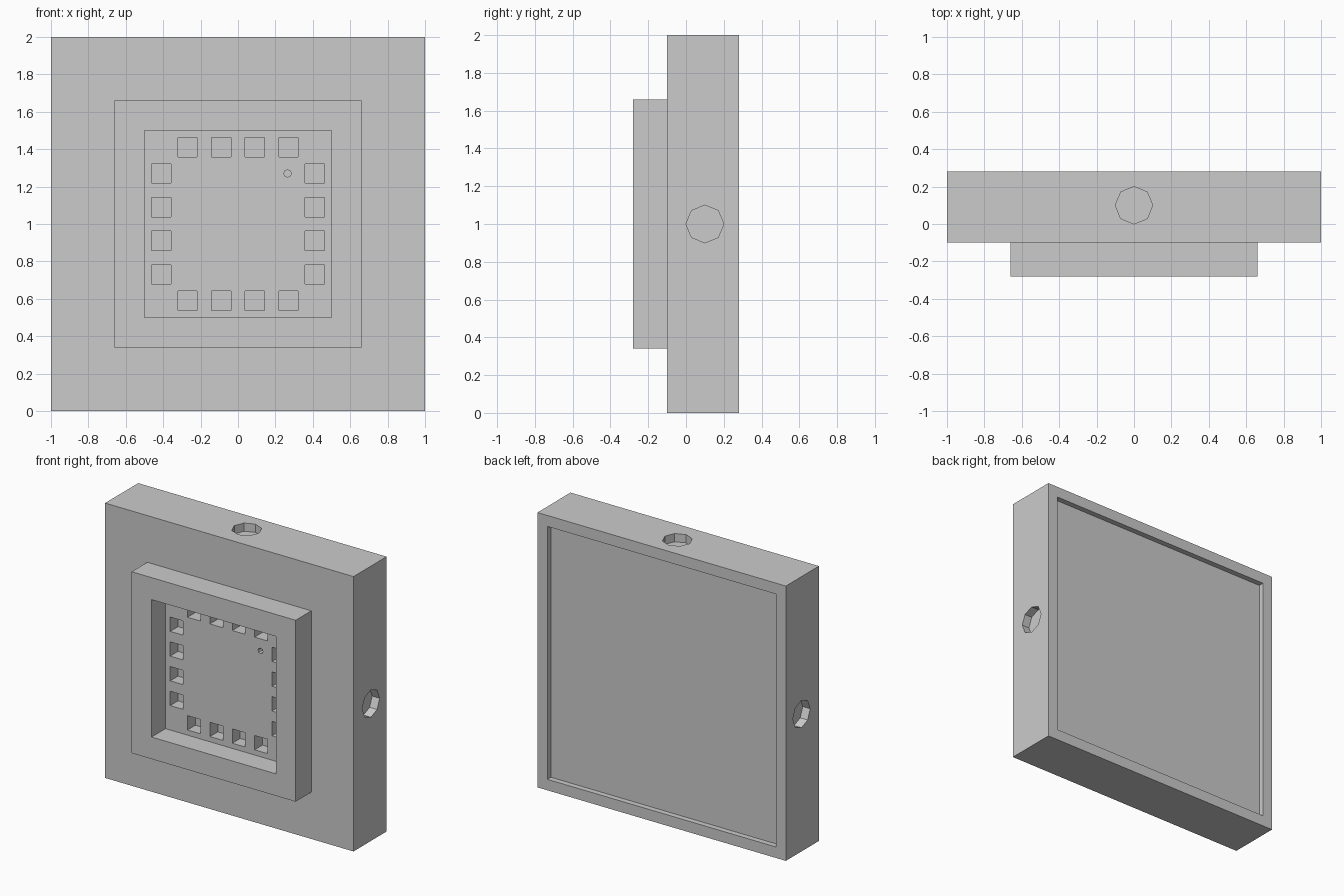
import bpy, bmesh, math
from mathutils import Matrix, Vector

if "Cube" in bpy.data.objects:
    bpy.data.objects.remove(bpy.data.objects["Cube"])


def add_box(bm, x, y, z):
    """Box from (min, max) ranges."""
    size = [b - a for a, b in (x, y, z)]
    mid = Vector([(a + b) / 2 for a, b in (x, y, z)])
    bmesh.ops.create_cube(bm, size=1, matrix=Matrix.Translation(mid) @ Matrix.Diagonal((*size, 1)))


def add_octagon(bm, centre, radius, depth, axis):
    """Eight-sided plug reaching depth to both sides of centre, along an axis."""
    turn = {'X': Matrix.Rotation(math.pi / 2, 4, 'Y'),
            'Y': Matrix.Rotation(math.pi / 2, 4, 'X'),
            'Z': Matrix.Identity(4)}[axis]
    bmesh.ops.create_cone(bm, cap_ends=True, segments=8, radius1=radius, radius2=radius,
                          depth=2 * depth, matrix=Matrix.Translation(centre) @ turn)


def make_object(name, bm, helper=False):
    mesh = bpy.data.meshes.new(name)
    bm.to_mesh(mesh)
    bm.free()
    obj = bpy.data.objects.new(name, mesh)
    bpy.context.collection.objects.link(obj)
    obj.hide_render = helper
    return obj


def combine(target, tool, operation):
    """Apply a boolean and remove the tool object."""
    mod = target.modifiers.new(tool.name, 'BOOLEAN')
    mod.operation, mod.object, mod.solver = operation, tool, 'EXACT'
    bpy.context.view_layer.objects.active = target
    bpy.ops.object.modifier_apply(modifier=mod.name)
    bpy.data.objects.remove(tool)


FLOOR = -0.12    # front recess floor

# Main slab
bm = bmesh.new()
add_box(bm, (-1, 1), (-0.1, 0.28), (0, 2))
panel = make_object("panel_body", bm)

# Raised square frame on the front
bm = bmesh.new()
add_box(bm, (-0.66, 0.66), (-0.28, 0), (0.34, 1.66))
combine(panel, make_object("raised_frame", bm, True), 'UNION')

# Front and back recesses, octagonal sockets on both sides and the top
bm = bmesh.new()
add_box(bm, (-0.5, 0.5), (-0.4, FLOOR), (0.5, 1.5))
add_box(bm, (-0.92, 0.92), (0.24, 0.4), (0.08, 1.92))
for side in (-1, 1):
    add_octagon(bm, (side, 0.1, 1), 0.1, 0.06, 'X')
add_octagon(bm, (0, 0.1, 2), 0.1, 0.06, 'Z')
combine(panel, make_object("recess_cutter", bm, True), 'DIFFERENCE')

# Ring of square pockets and the small pin hole
bm = bmesh.new()
h = 0.052
for along in (-0.27, -0.09, 0.09, 0.27):
    for across in (-0.41, 0.41):
        for px, pz in ((along, across), (across, along)):
            add_box(bm, (px - h, px + h), (FLOOR - 0.05, FLOOR + 0.09), (1 + pz - h, 1 + pz + h))
add_octagon(bm, (0.265, FLOOR, 1.27), 0.02, 0.04, 'Y')
combine(panel, make_object("pocket_cutter", bm, True), 'DIFFERENCE')
